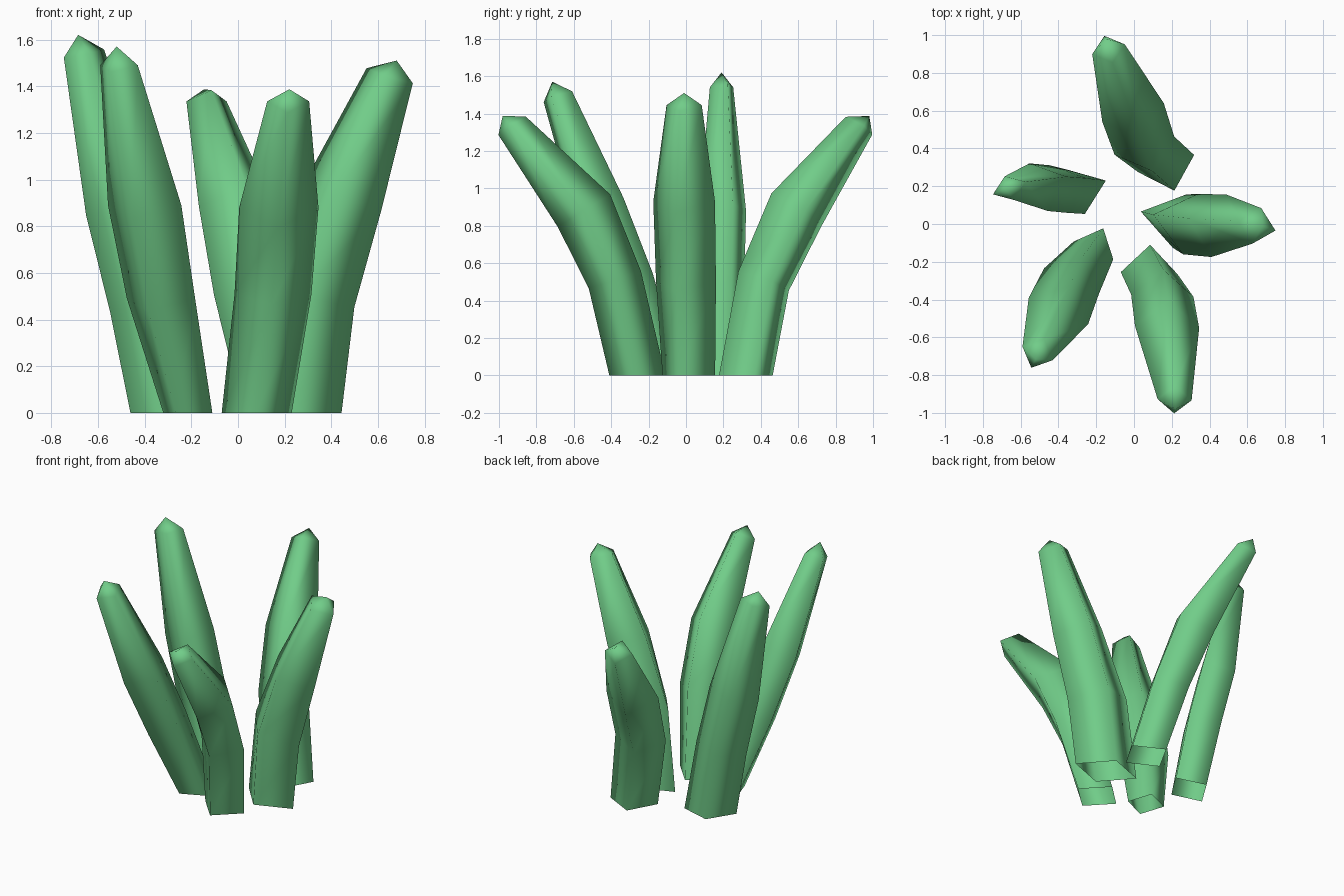
import bpy, bmesh, math
from mathutils import Vector

if "Cube" in bpy.data.objects:
    bpy.data.objects.remove(bpy.data.objects["Cube"])

green = bpy.data.materials.new("leaf green")
green.diffuse_color = (0.165, 0.61, 0.25, 1)
green.use_nodes = True
green.node_tree.nodes["Principled BSDF"].inputs["Base Color"].default_value = green.diffuse_color


def leaf(name, azimuth, path, tip, widths, depths):
    """Four-sided diamond tube swept along path, closed to a point, open at the ground."""
    a = math.radians(azimuth)
    out = Vector((math.cos(a), math.sin(a), 0))
    side = Vector((-math.sin(a), math.cos(a), 0))
    pts = [Vector(p) for p in path]
    bm = bmesh.new()
    rings = []
    for i, c in enumerate(pts):
        # lean of the ring = mean lean of its neighbouring segments
        lean = 0
        if i > 0:
            segs = [pts[i] - pts[i - 1]]
            if i < len(pts) - 1:
                segs.append(pts[i + 1] - pts[i])
            lean = sum(math.atan2(s.dot(out), s.z) for s in segs) / len(segs)
            if i == len(pts) - 1:
                lean *= 0.85
        normal = out * math.cos(lean) - Vector((0, 0, math.sin(lean)))
        w, d = side * widths[i], normal * depths[i]
        rings.append([bm.verts.new(c + o) for o in (d, w, -d, -w)])
    for lo, hi in zip(rings, rings[1:]):
        for k in range(4):
            n = (k + 1) % 4
            bm.faces.new((lo[k], lo[n], hi[n], hi[k]))
    top = bm.verts.new(tip)
    for k in range(4):
        bm.faces.new((rings[-1][k], rings[-1][(k + 1) % 4], top))
    for f in bm.faces:
        f.smooth = True
    me = bpy.data.meshes.new(name)
    bm.to_mesh(me)
    bm.free()
    me.materials.append(green)
    bpy.context.collection.objects.link(bpy.data.objects.new(name, me))


# five leaves fanning outwards
leaf("back_leaf", 107,
     [(.17, .32, 0), (.055, .415, .505), (-.005, .59, .885), (-.135, .925, 1.335)],
     (-.145, .98, 1.387), (.155, .165, .17, .09), (.15, .15, .165, .088))
leaf("front_leaf", -92,
     [(.08, -.26, 0), (.15, -.38, .51), (.175, -.545, .88), (.215, -.93, 1.335)],
     (.22, -.98, 1.387), (.15, .165, .17, .09), (.15, .147, .165, .088))
leaf("right_leaf", -14,
     [(.24, .015, 0), (.3, 0, .5), (.45, -.01, .93), (.65, -.01, 1.445)],
     (.68, -.01, 1.51), (.145, .165, .17, .097), (.21, .21, .18, .107))
leaf("front_left_leaf", 246,
     [(-.215, -.14, 0), (-.33, -.30, .49), (-.40, -.46, .89), (-.51, -.685, 1.49)],
     (-.52, -.715, 1.57), (.115, .16, .172, .088), (.128, .145, .15, .088))
leaf("back_left_leaf", 201,
     [(-.305, .17, 0), (-.40, .185, .47), (-.505, .195, .88), (-.66, .19, 1.54)],
     (-.685, .19, 1.62), (.125, .135, .135, .067), (.167, .163, .16, .094))
